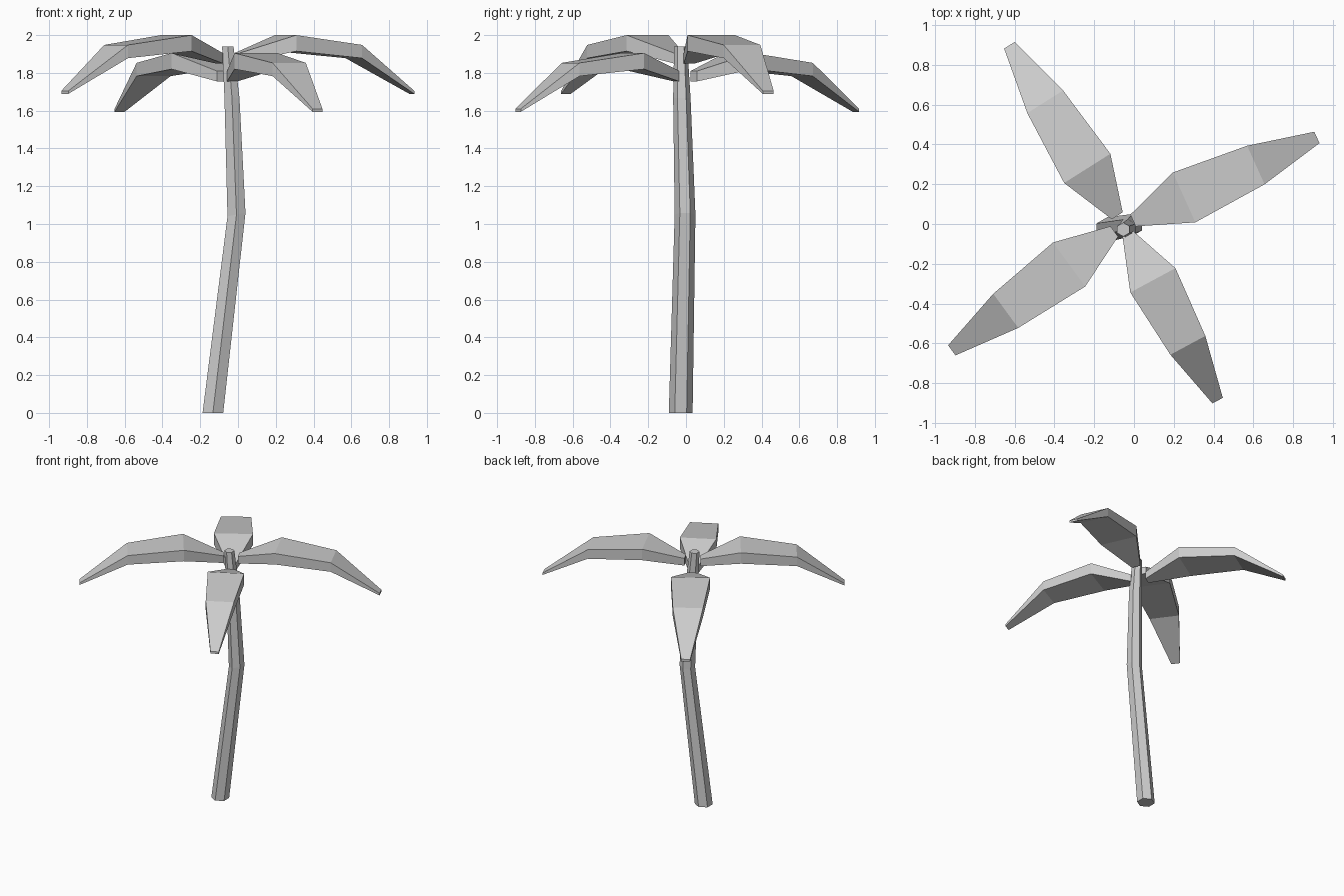
import bpy, bmesh
from math import sin, cos, radians, pi

if "Cube" in bpy.data.objects:
    bpy.data.objects.remove(bpy.data.objects["Cube"])


def loft(name, rings):
    """Skin a list of equal-sized vertex rings and cap both ends."""
    bm = bmesh.new()
    loops = [[bm.verts.new(p) for p in ring] for ring in rings]
    n = len(loops[0])
    for a, b in zip(loops, loops[1:]):
        for i in range(n):
            j = (i + 1) % n
            bm.faces.new((a[i], a[j], b[j], b[i]))
    bm.faces.new(loops[0][::-1])
    bm.faces.new(loops[-1])
    bmesh.ops.recalc_face_normals(bm, faces=bm.faces)
    mesh = bpy.data.meshes.new(name)
    bm.to_mesh(mesh)
    bm.free()
    obj = bpy.data.objects.new(name, mesh)
    bpy.context.collection.objects.link(obj)
    return obj


# Trunk: bent, tapering hexagonal pole (x, y, z, radius, slope of ring in x)
trunk = [(-0.133, -0.028, 0.0, 0.063, 0.0),
         (-0.008, -0.005, 1.05, 0.055, 0.2),
         (-0.032, -0.022, 1.67, 0.046, -0.1),
         (-0.054, -0.028, 1.94, 0.035, 0.0)]


def hexagon(x, y, z, r, slope):
    ring = []
    for i in range(6):
        a = pi / 2 + i * pi / 3
        ring.append((x + r * cos(a), y + r * sin(a), z + slope * r * cos(a)))
    return ring


loft("trunk", [hexagon(*s) for s in trunk])

# Fronds: arched box-section leaves (distance, width, top z, thickness)
leaf = [(0.055, 0.065, 1.905, 0.055),
        (0.337, 0.275, 2.0, 0.085),
        (0.733, 0.213, 1.948, 0.07),
        (1.070, 0.063, 1.705, 0.016)]


def frond(name, angle, drop, scale):
    c, s = cos(radians(angle)), sin(radians(angle))
    rings = []
    for d, w, z, t in leaf:
        d, h, z = d * scale, w * scale / 2, z - drop
        rings.append([(-0.055 + d * c - e * s, -0.005 + d * s + e * c, zz)
                      for e, zz in ((h, z), (-h, z), (-h, z - t), (h, z - t))])
    loft(name, rings)


frond("frond_right", 24.3, 0.0, 1.0)
frond("frond_back", 122.3, 0.095, 1.0)
frond("frond_left", 216.2, 0.0, 0.998)
frond("frond_front", -61.7, 0.095, 0.938)
